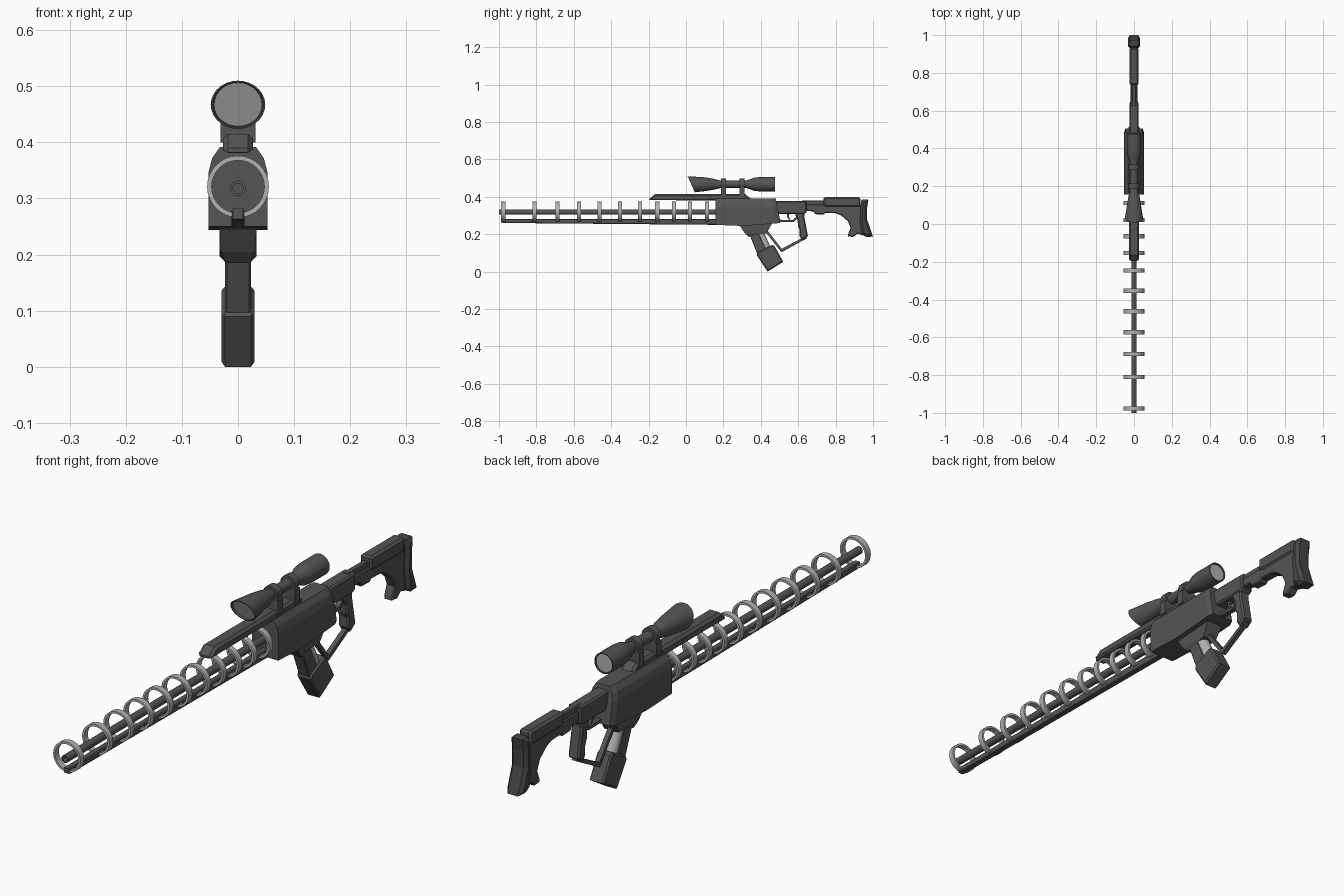
import bpy, bmesh, math
from mathutils import Vector, Matrix


def material(name, v):
    m = bpy.data.materials.new(name)
    m.diffuse_color = (v, v, v, 1)
    return m


DARK = material("dark_metal", 0.09)
BLACK = material("dark_rubber", 0.06)
LIGHT = material("light_metal", 0.45)


def finish(name, bm, mat, smooth=False):
    bmesh.ops.recalc_face_normals(bm, faces=bm.faces[:])
    me = bpy.data.meshes.new(name)
    bm.to_mesh(me)
    bm.free()
    ob = bpy.data.objects.new(name, me)
    bpy.context.collection.objects.link(ob)
    me.materials.append(mat)
    if smooth:
        bpy.ops.object.select_all(action='DESELECT')
        ob.select_set(True)
        bpy.context.view_layer.objects.active = ob
        bpy.ops.object.shade_smooth_by_angle(angle=math.radians(35))
    return ob


def loft(name, sections, mat=DARK):
    """Skin equal-length closed sections and cap both ends."""
    bm = bmesh.new()
    loops = [[bm.verts.new(p) for p in s] for s in sections]
    n = len(loops[0])
    for a, b in zip(loops, loops[1:]):
        for i in range(n):
            j = (i + 1) % n
            bm.faces.new((a[i], a[j], b[j], b[i]))
    bm.faces.new(loops[0])
    bm.faces.new(loops[-1])
    return finish(name, bm, mat)


def prism(name, pts, w, chamfer=0.0, mat=DARK):
    """Side profile (y, z) extruded to half width w, outline chamfered."""
    bm = bmesh.new()
    f = bm.faces.new([bm.verts.new((-w, y, z)) for y, z in pts])
    r = bmesh.ops.extrude_face_region(bm, geom=[f])
    vs = [g for g in r["geom"] if isinstance(g, bmesh.types.BMVert)]
    bmesh.ops.translate(bm, vec=(2 * w, 0, 0), verts=vs)
    if chamfer:
        rim = [e for e in bm.edges if abs(e.verts[0].co.x - e.verts[1].co.x) < 1e-6]
        bmesh.ops.bevel(bm, geom=rim, offset=chamfer, segments=1,
                        affect='EDGES', profile=0.5)
    return finish(name, bm, mat)


def lathe(name, prof, zc, n=24, mat=DARK, closed=False, sx=1.0, slant=0.0):
    """Profile (y, r) turned about the y axis; slant shears the first points."""
    bm = bmesh.new()
    rows = []
    for y, r in prof:
        row = []
        for i in range(n):
            a = 2 * math.pi * i / n
            x, z = r * math.cos(a), r * math.sin(a)
            dy = -slant * z if y < 0.06 else 0
            row.append(bm.verts.new((x * (sx if y < 0.06 else 1), y + dy, zc + z)))
        rows.append(row)
    pairs = list(zip(rows, rows[1:] + rows[:1])) if closed else list(zip(rows, rows[1:]))
    for a, b in pairs:
        for i in range(n):
            j = (i + 1) % n
            bm.faces.new((a[i], a[j], b[j], b[i]))
    if not closed:
        bm.faces.new(rows[0])
        bm.faces.new(rows[-1])
    return finish(name, bm, mat, True)


def rod(name, a, b, r, n=16, mat=DARK):
    a, b = Vector(a), Vector(b)
    d = b - a
    bm = bmesh.new()
    bmesh.ops.create_cone(bm, cap_ends=True, segments=n, radius1=r, radius2=r,
                          depth=d.length,
                          matrix=Matrix.Translation((a + b) / 2) @ d.to_track_quat('Z', 'Y').to_matrix().to_4x4())
    return finish(name, bm, mat, True)


# Barrel, hollow muzzle, lower rail and coil rings
lathe("barrel", [(-0.98, 0.009), (-1.0, 0.009), (-1.0, 0.014), (0.17, 0.014)], 0.318, 16)
prism("lower_rail", [(-0.99, 0.282), (-0.99, 0.263), (-0.975, 0.26), (0.17, 0.25), (0.17, 0.282)], 0.012, 0.003)
for i, y in enumerate([-0.977, -0.81, -0.688, -0.573, -0.462, -0.353, -0.246, -0.154, -0.065, 0.022, 0.112]):
    lathe(f"coil_ring_{i + 1}", [(y - 0.011, 0.047), (y - 0.011, 0.055), (y + 0.011, 0.055), (y + 0.011, 0.047)],
          0.321, 32, LIGHT, closed=True)


# Receiver, chamfered on top, leaning rear face
def receiver_section(y, bottom, lean=0.0, k=1.0):
    half = [(0.053, bottom), (0.053, 0.345), (0.046, 0.372), (0.032, 0.392)]
    pts = [(x * k, z) for x, z in half] + [(-x * k, z) for x, z in reversed(half)]
    return [(x, y - lean * (z - 0.26), z) for x, z in pts]


loft("receiver", [receiver_section(0.157, 0.25), receiver_section(0.30, 0.244),
                  receiver_section(0.485, 0.258, 0.2), receiver_section(0.506, 0.262, 0.2, 0.85)])

# Top rail with sloped ends
prism("top_rail", [(-0.195, 0.382), (-0.195, 0.39), (-0.165, 0.415), (0.315, 0.415), (0.345, 0.392), (0.345, 0.38)],
      0.027, 0.009)

# Scope: slanted objective hood, tube, eyepiece, lenses
lathe("scope_body", [(0.06, 0.036), (0.028, 0.040), (0.028, 0.043), (0.10, 0.037), (0.15, 0.029), (0.19, 0.019),
                     (0.32, 0.019), (0.365, 0.035), (0.39, 0.038), (0.475, 0.038), (0.475, 0.034), (0.465, 0.034)],
      0.467, 28, sx=1.13, slant=0.45)
lathe("front_lens", [(0.035, 0.0395), (0.038, 0.0395)], 0.467, 28, LIGHT, sx=1.08, slant=0.45)
lathe("rear_lens", [(0.468, 0.033), (0.471, 0.033)], 0.467, 28, LIGHT)
for i, y in enumerate((0.20, 0.30)):
    lathe(f"scope_ring_{i + 1}", [(y - 0.014, 0.017), (y - 0.014, 0.029), (y + 0.014, 0.029), (y + 0.014, 0.017)],
          0.468, 20, closed=True)
    prism(f"scope_mount_{i + 1}", [(y - 0.014, 0.40), (y + 0.014, 0.40), (y + 0.014, 0.452), (y - 0.014, 0.452)], 0.031)


# Magazine well, tapering downwards
def well_section(w, y0, z0, y1, z1):
    return [(-w, y0, z0), (w, y0, z0), (w, y1, z1), (-w, y1, z1)]


loft("magazine_well", [well_section(0.034, 0.285, 0.25, 0.465, 0.265), well_section(0.029, 0.315, 0.205, 0.43, 0.205),
                       well_section(0.023, 0.335, 0.185, 0.415, 0.205)])

# Magazine: front plate, light tube, heavy base box
prism("magazine_front", [(0.335, 0.21), (0.385, 0.21), (0.435, 0.11), (0.385, 0.085)], 0.023, 0.003)
rod("magazine_tube", (0, 0.388, 0.22), (0, 0.442, 0.10), 0.022, 20, LIGHT)
prism("magazine_base", [(0.377, 0.09), (0.385, 0.105), (0.46, 0.143), (0.473, 0.137), (0.52, 0.052), (0.436, 0.0)],
      0.029, 0.006)

# Hand guard strut running from magazine well to grip foot
prism("guard_strut", [(0.415, 0.225), (0.432, 0.225), (0.512, 0.122), (0.64, 0.19), (0.647, 0.178), (0.51, 0.103)],
      0.009)

# Pistol grip and trigger group
prism("pistol_grip", [(0.588, 0.335), (0.635, 0.335), (0.632, 0.295), (0.652, 0.19), (0.622, 0.168), (0.607, 0.19),
                      (0.607, 0.225), (0.598, 0.245), (0.597, 0.275), (0.585, 0.30)], 0.022, 0.006)
prism("trigger_guard", [(0.49, 0.278), (0.57, 0.275), (0.592, 0.295), (0.60, 0.288), (0.575, 0.264), (0.49, 0.266)],
      0.01)
prism("trigger", [(0.54, 0.315), (0.555, 0.315), (0.55, 0.295), (0.558, 0.277), (0.548, 0.279), (0.54, 0.295)], 0.005)
prism("rear_housing", [(0.47, 0.378), (0.645, 0.378), (0.645, 0.318), (0.632, 0.308), (0.50, 0.308), (0.48, 0.32)],
      0.025, 0.006)

# Stock: tube, cheek rest, skeleton body, butt pad
prism("stock_tube", [(0.62, 0.38), (0.76, 0.38), (0.76, 0.352), (0.62, 0.352)], 0.011, 0.003)
prism("cheek_rest", [(0.735, 0.352), (0.735, 0.392), (0.743, 0.398), (0.925, 0.398), (0.932, 0.39), (0.932, 0.345),
                     (0.75, 0.345)], 0.024, 0.008)
prism("stock_body", [(0.635, 0.36), (0.95, 0.36), (0.96, 0.19), (0.915, 0.203), (0.895, 0.185), (0.866, 0.188),
                     (0.868, 0.205), (0.88, 0.235), (0.865, 0.27), (0.83, 0.30), (0.80, 0.312), (0.745, 0.314),
                     (0.735, 0.305), (0.69, 0.307), (0.68, 0.322), (0.645, 0.324)], 0.018, 0.004)
prism("butt_pad", [(0.935, 0.37), (0.94, 0.384), (0.955, 0.386), (0.975, 0.384), (0.968, 0.34), (0.968, 0.28),
                   (1.0, 0.187), (0.965, 0.185), (0.938, 0.20), (0.93, 0.28)], 0.033, 0.012, BLACK)
